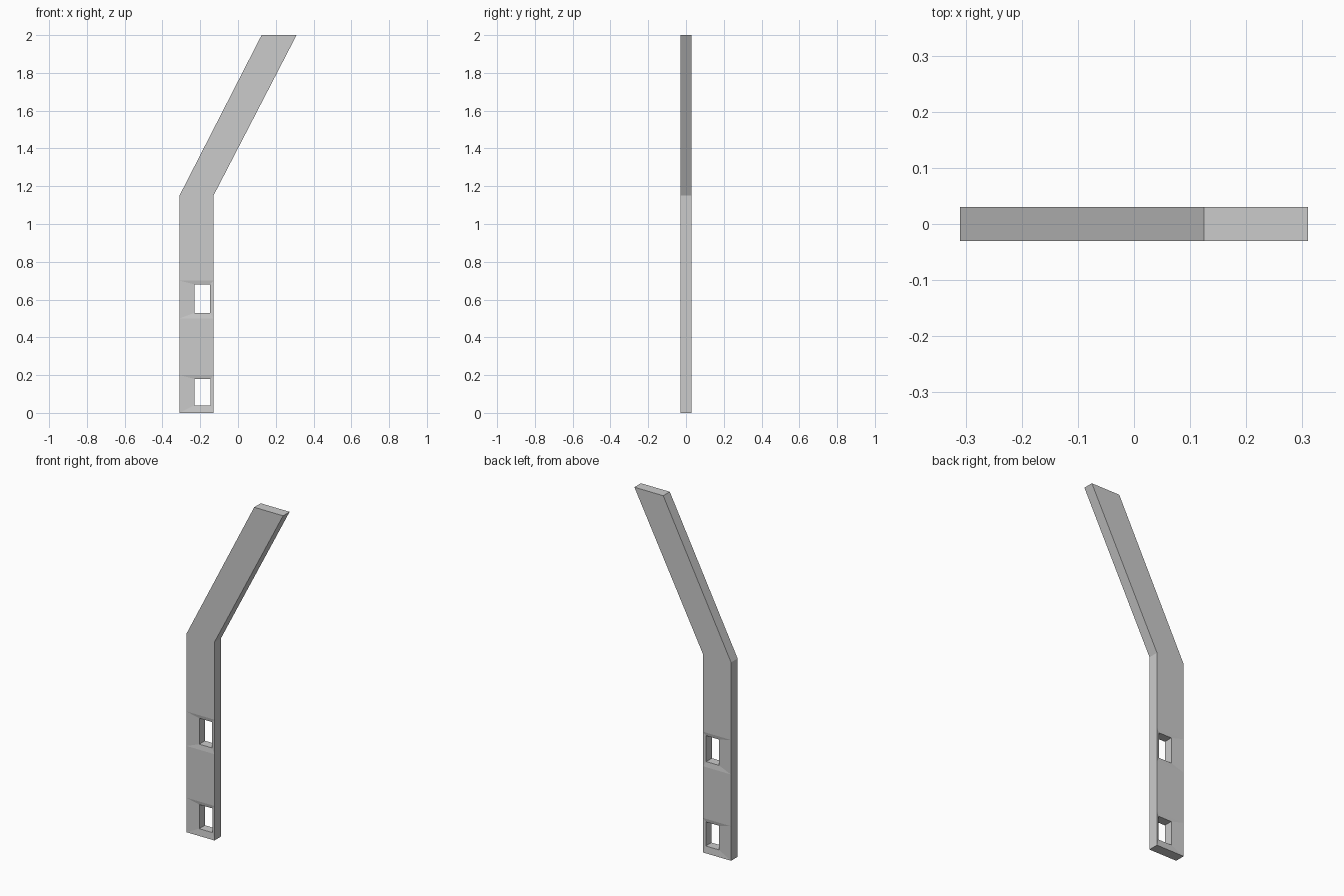
import bpy, bmesh

if "Cube" in bpy.data.objects:
    bpy.data.objects.remove(bpy.data.objects["Cube"])

HALF = 0.03     # half thickness of the plate
DENT = 0.004    # slight sink of the surface around each slot

# Profile rows: left x, right x, z
rows = [(-0.31, -0.13, 0.0), (-0.31, -0.13, 0.2), (-0.31, -0.13, 0.5),
        (-0.31, -0.13, 0.7), (-0.31, -0.13, 1.15), (0.125, 0.31, 2.0)]
# Slots by row section: left x, right x, bottom z, top z
slots = {0: (-0.23, -0.145, 0.04, 0.18), 2: (-0.23, -0.148, 0.53, 0.68)}

bm = bmesh.new()


def pair(x, z, y):
    """Front and back vertex at the same profile point."""
    return bm.verts.new((x, -y, z)), bm.verts.new((x, y, z))


def wall(a, b):
    bm.faces.new((a[0], b[0], b[1], a[1]))


def panel(corners):
    """Matching front and back faces."""
    bm.faces.new([c[0] for c in corners])
    bm.faces.new([c[1] for c in reversed(corners)])


left = [pair(l, z, HALF) for l, r, z in rows]
right = [pair(r, z, HALF) for l, r, z in rows]

# Bent plate with two framed slots
for i in range(len(rows) - 1):
    outer = [left[i], right[i], right[i + 1], left[i + 1]]
    if i in slots:
        x0, x1, z0, z1 = slots[i]
        inner = [pair(x, z, HALF - DENT) for x, z in
                 ((x0, z0), (x1, z0), (x1, z1), (x0, z1))]
        for k in range(4):
            n = (k + 1) % 4
            panel([outer[k], outer[n], inner[n], inner[k]])
            wall(inner[k], inner[n])
    else:
        panel(outer)
    wall(left[i], left[i + 1])
    wall(right[i], right[i + 1])

# End caps
wall(left[0], right[0])
wall(left[-1], right[-1])

bmesh.ops.recalc_face_normals(bm, faces=bm.faces)
mesh = bpy.data.meshes.new("bent_post")
bm.to_mesh(mesh)
bm.free()
post = bpy.data.objects.new("bent_post", mesh)
bpy.context.collection.objects.link(post)
